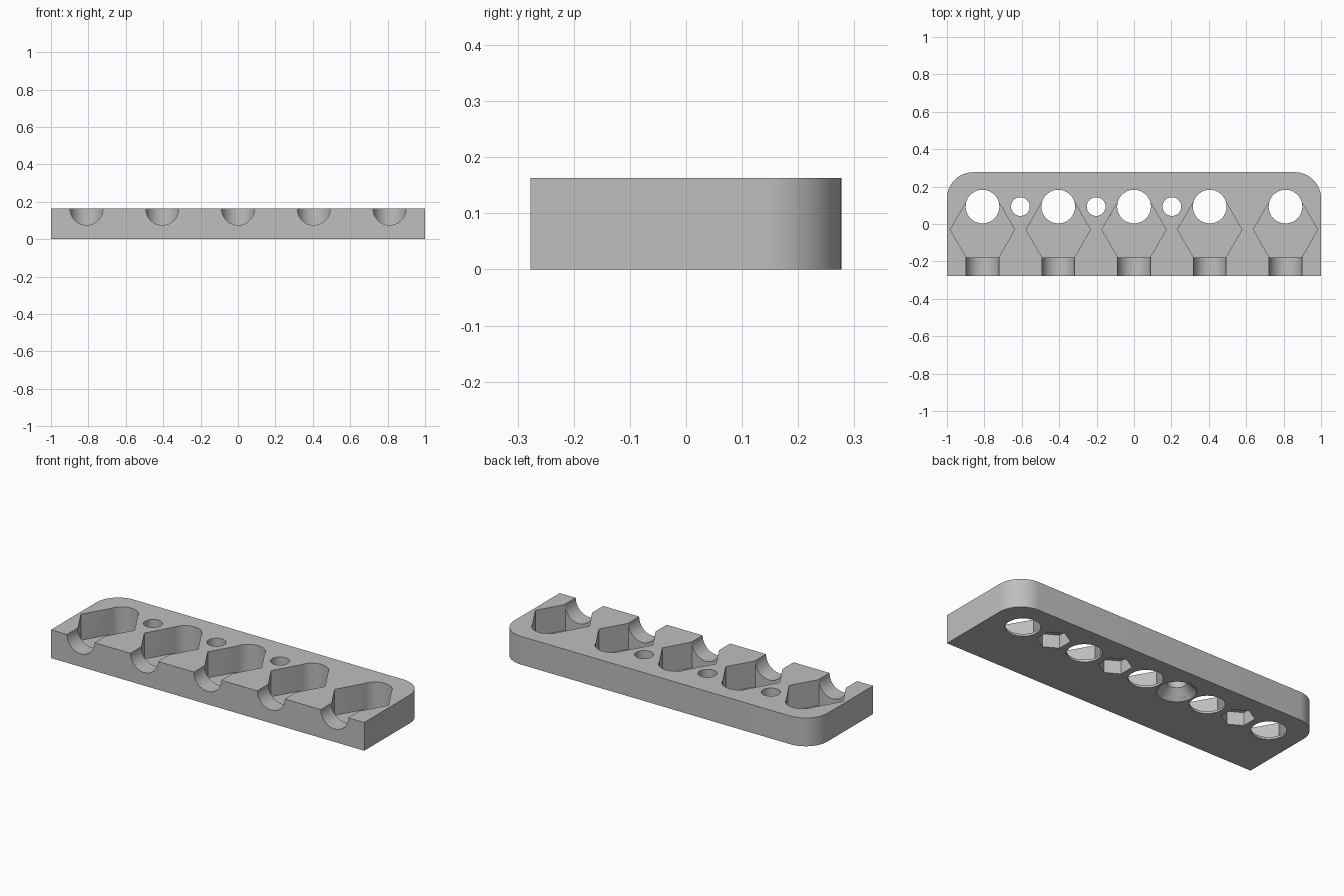
import bpy, bmesh, math
from mathutils import Matrix, Vector

if "Cube" in bpy.data.objects:
    bpy.data.objects.remove(bpy.data.objects["Cube"])

HEIGHT = 0.163
HALF_DEPTH = 0.277
CORNER = 0.14
PITCH = 0.405
HOLE_Y = 0.093
ROUND = 48

grey = bpy.data.materials.new("plain grey")
grey.use_nodes = True
colour = (0.52, 0.52, 0.52, 1)
grey.diffuse_color = colour
grey.node_tree.nodes["Principled BSDF"].inputs["Base Color"].default_value = colour


def finish(name, bm):
    bmesh.ops.recalc_face_normals(bm, faces=bm.faces)
    mesh = bpy.data.meshes.new(name)
    bm.to_mesh(mesh)
    bm.free()
    mesh.materials.append(grey)
    obj = bpy.data.objects.new(name, mesh)
    bpy.context.collection.objects.link(obj)
    return obj


# Plate outline: square front corners, rounded back corners
def make_plate():
    outline = [(-1, -HALF_DEPTH), (1, -HALF_DEPTH)]
    for side, start in ((1, 0), (-1, 90)):
        for i in range(17):
            a = math.radians(start + 90 * i / 16)
            outline.append((side * (1 - CORNER) + CORNER * math.cos(a),
                            HALF_DEPTH - CORNER + CORNER * math.sin(a)))
    bm = bmesh.new()
    face = bm.faces.new([bm.verts.new((x, y, 0)) for x, y in outline])
    top = bmesh.ops.extrude_face_region(bm, geom=[face])["geom"]
    verts = [v for v in top if isinstance(v, bmesh.types.BMVert)]
    bmesh.ops.translate(bm, vec=(0, 0, HEIGHT), verts=verts)
    return finish("pocket_plate", bm)


plate = make_plate()
cutters = []


# Prism or cone between two points along z or y
def cutter(name, start, length, radius, end_radius=None, sides=ROUND, turn=0, along_y=False):
    bm = bmesh.new()
    bmesh.ops.create_cone(bm, cap_ends=True, segments=sides, radius1=radius,
                          radius2=radius if end_radius is None else end_radius, depth=length)
    matrix = Matrix.Rotation(math.radians(turn), 4, "Z")
    matrix = Matrix.Translation((0, 0, length / 2)) @ matrix
    if along_y:
        matrix = Matrix.Rotation(-math.pi / 2, 4, "X") @ matrix
    bm.transform(Matrix.Translation(Vector(start)) @ matrix)
    obj = finish(name, bm)
    obj.hide_render = True
    cutters.append(obj)


# Hexagonal pockets, round through holes and front half-round grooves
for i in range(-2, 3):
    x = i * PITCH
    cutter("hex_pocket", (x, -0.03, 0.013), 0.3, 0.172, sides=6, turn=30)
    cutter("through_hole", (x, HOLE_Y, -0.1), 0.4, 0.09)
    cutter("front_groove", (x, -0.4, HEIGHT), 0.225, 0.088, along_y=True)

# Screw holes between the pockets
for i in (-1.5, -0.5, 0.5):
    cutter("screw_hole", (i * PITCH, HOLE_Y, -0.1), 0.4, 0.05)

# Nut recesses underneath, and one countersink
for i in (-1.5, 0.5, 1.5):
    cutter("nut_recess", (i * PITCH, HOLE_Y, -0.1), 0.175, 0.086, sides=6)
cutter("countersink", (-0.5 * PITCH, HOLE_Y, -0.01), 0.07, 0.112, 0.042)

for c in cutters:
    mod = plate.modifiers.new(c.name, "BOOLEAN")
    mod.operation = "DIFFERENCE"
    mod.solver = "EXACT"
    mod.object = c

# Apply the cuts and drop the cutters
bpy.context.view_layer.update()
result = bpy.data.meshes.new_from_object(
    plate.evaluated_get(bpy.context.evaluated_depsgraph_get()))
plate.modifiers.clear()
plate.data = result
for c in cutters:
    bpy.data.objects.remove(c)

bpy.ops.object.select_all(action="DESELECT")
plate.select_set(True)
bpy.context.view_layer.objects.active = plate
bpy.ops.object.shade_smooth_by_angle(angle=math.radians(25))
